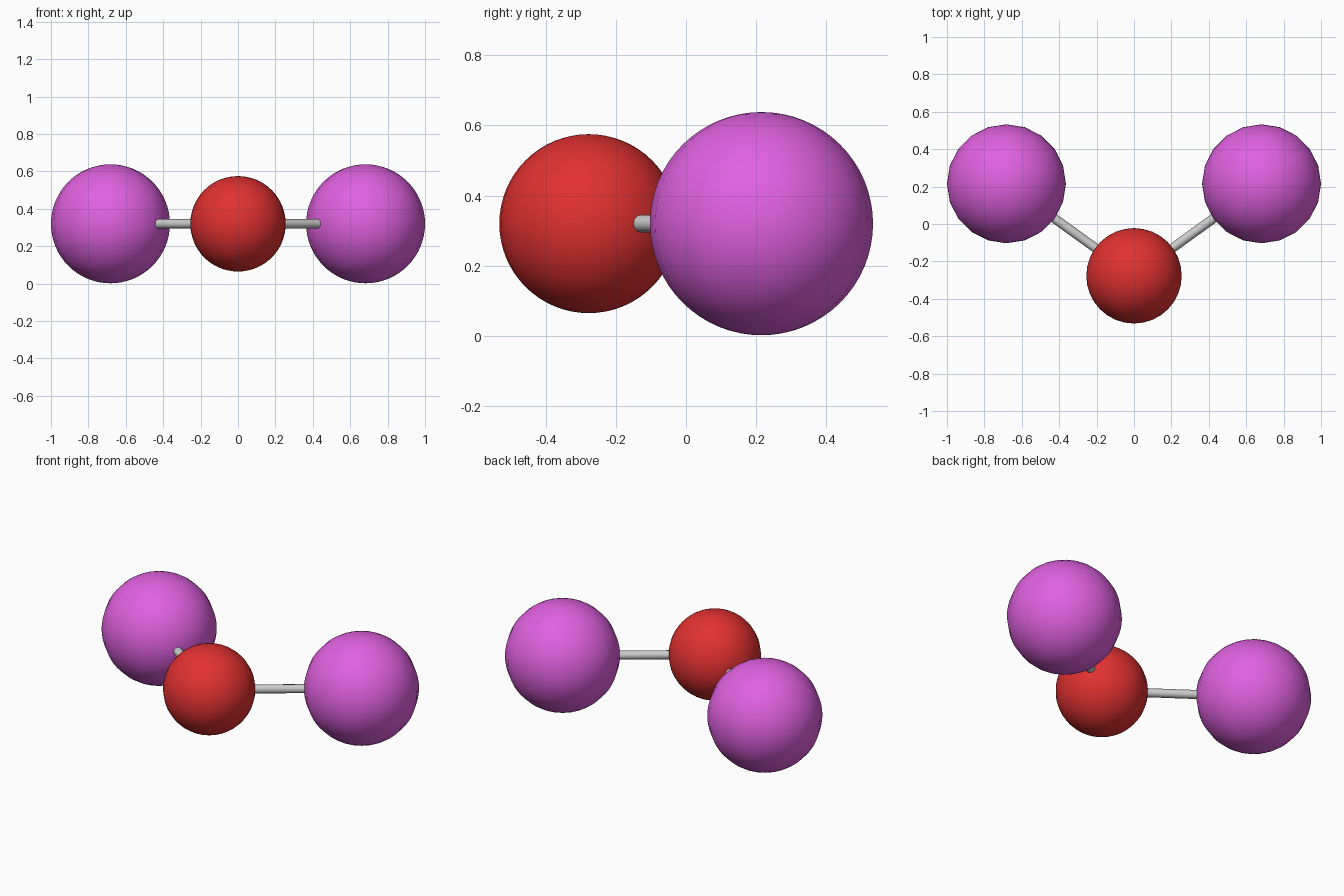
import bpy, math
from mathutils import Vector

if "Cube" in bpy.data.objects:
    bpy.data.objects.remove(bpy.data.objects["Cube"])

def material(name, color):
    m = bpy.data.materials.new(name)
    m.diffuse_color = color
    m.use_nodes = True
    m.node_tree.nodes["Principled BSDF"].inputs["Base Color"].default_value = m.diffuse_color
    return m

RED = material("red", (0.75, 0.03, 0.03, 1))
VIOLET = material("violet", (0.75, 0.12, 0.75, 1))

def finish(name, mat=None):
    ob = bpy.context.object
    ob.name = name
    if mat:
        ob.data.materials.append(mat)
    bpy.ops.object.shade_smooth_by_angle(angle=math.radians(40))
    return ob

def ball(name, loc, r, mat, segments, rings):
    bpy.ops.mesh.primitive_uv_sphere_add(segments=segments, ring_count=rings,
                                         radius=r, location=loc)
    return finish(name, mat)

def rod(name, a, b, r):
    d = b - a
    bpy.ops.mesh.primitive_cylinder_add(vertices=12, radius=r, depth=d.length,
                                        location=(a + b) / 2)
    bpy.context.object.rotation_euler = d.to_track_quat('Z', 'Y').to_euler()
    return finish(name)

# central atom
center = Vector((0, -0.277, 0.32))
ball("center_atom", center, 0.255, RED, 32, 32)

# outer atoms and the bonds joining them to the centre
for side, s in (("left", -1), ("right", 1)):
    outer = Vector((s * 0.682, 0.215, 0.32))
    ball(side + "_atom", outer, 0.318, VIOLET, 20, 32)
    rod(side + "_bond", center, outer, 0.025)
